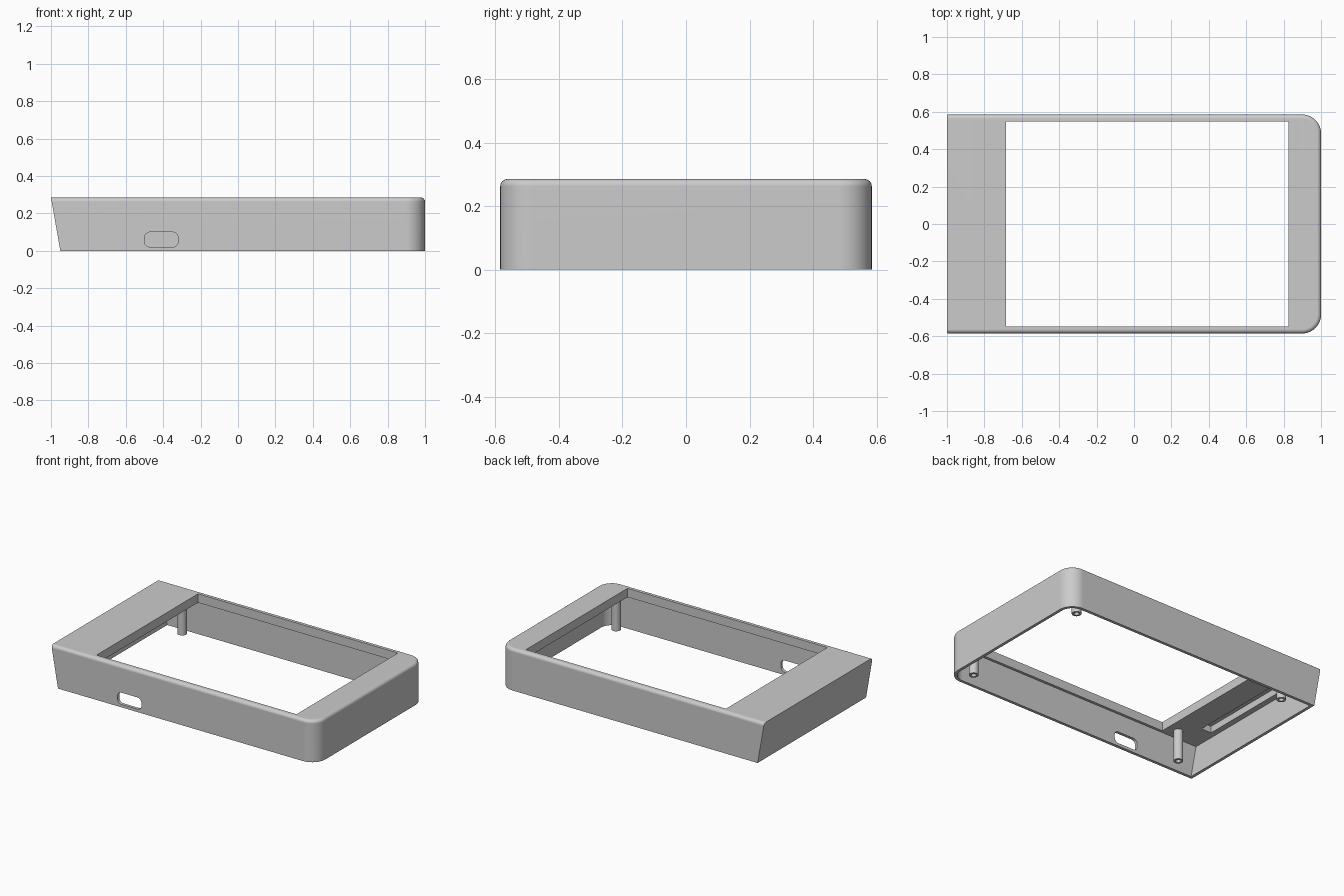
import bpy
import bmesh
from math import sin, cos, pi

cube = bpy.data.objects.get("Cube")
if cube:
    bpy.data.objects.remove(cube, do_unlink=True)

HEIGHT, HALF_Y = 0.285, 0.585
WALL, PLATE, FILLET, CORNER = 0.02, 0.06, 0.022, 0.1

grey = bpy.data.materials.new("plain grey plastic")
grey.use_nodes = True
COLOUR = (0.6, 0.6, 0.6, 1)
grey.diffuse_color = COLOUR
grey.node_tree.nodes["Principled BSDF"].inputs["Base Color"].default_value = COLOUR


def loft(name, rings):
    """Closed solid through a list of equal-length rings of points."""
    bm = bmesh.new()
    loops = [[bm.verts.new(p) for p in ring] for ring in rings]
    for a, b in zip(loops, loops[1:]):
        for i in range(len(a)):
            j = (i + 1) % len(a)
            bm.faces.new((a[i], a[j], b[j], b[i]))
    bm.faces.new(loops[0][::-1])
    bm.faces.new(loops[-1])
    bmesh.ops.recalc_face_normals(bm, faces=bm.faces)
    mesh = bpy.data.meshes.new(name)
    bm.to_mesh(mesh)
    bm.free()
    mesh.materials.append(grey)
    obj = bpy.data.objects.new(name, mesh)
    bpy.context.collection.objects.link(obj)
    return obj


def arc(cx, cy, r, start, steps=12):
    return [(cx + r * cos(start + pi / 2 * i / steps),
             cy + r * sin(start + pi / 2 * i / steps)) for i in range(steps + 1)]


def plan(z, inset, left_inset):
    """Case outline: sloped left end, two rounded right corners."""
    left = -0.95 - 0.05 * z / HEIGHT + left_inset
    y, r, cx = HALF_Y - inset, CORNER - inset, 1 - CORNER
    pts = [(left, -y)] + arc(cx, r - y, r, -pi / 2) + arc(cx, y - r, r, 0) + [(left, y)]
    return [(px, py, z) for px, py in pts]


def box(name, x0, x1, y0, y1, z0, z1):
    return loft(name, [[(x0, y0, z), (x1, y0, z), (x1, y1, z), (x0, y1, z)]
                       for z in (z0, z1)])


def activate(obj):
    bpy.ops.object.select_all(action='DESELECT')
    obj.select_set(True)
    bpy.context.view_layer.objects.active = obj


def cut(target, cutter):
    cutter.hide_render = True
    mod = target.modifiers.new("cut", 'BOOLEAN')
    mod.operation, mod.solver, mod.object = 'DIFFERENCE', 'EXACT', cutter
    activate(target)
    bpy.ops.object.modifier_apply(modifier=mod.name)
    bpy.data.objects.remove(cutter, do_unlink=True)


def smooth(obj):
    activate(obj)
    bpy.ops.object.shade_smooth_by_angle(angle=pi / 6)
    obj.modifiers.new("even shading", 'WEIGHTED_NORMAL').keep_sharp = True


# Outer body with a rounded top edge on three sides
rings = [plan(0, 0, 0)]
for i in range(7):
    a = pi / 2 * i / 6
    rings.append(plan(HEIGHT - FILLET * (1 - sin(a)), FILLET * (1 - cos(a)), 0))
case = loft("case_shell", rings)

# Hollow underside, open at the bottom
cut(case, loft("cavity", [plan(z, WALL, WALL) for z in (-0.05, HEIGHT - PLATE)]))

# Screen window through the top plate
cut(case, box("window", -0.685, 0.825, -0.547, 0.547, 0.2, 0.4))

# Shallow recess under the wide end of the plate
cut(case, box("recess", -0.93, -0.855, -0.375, 0.375, 0.2, 0.27))

# Rounded port in the front wall
px, pz, hw, hh, r = -0.41, 0.06, 0.09, 0.04, 0.03
outline = []
for sx, sz, start in ((1, 1, 0), (-1, 1, pi / 2), (-1, -1, pi), (1, -1, -pi / 2)):
    outline += arc(px + sx * (hw - r), pz + sz * (hh - r), r, start, 6)
cut(case, loft("port", [[(x, y, z) for x, z in outline] for y in (-0.65, -0.53)]))
smooth(case)


# Screw posts with blind bores, hanging from the plate
def circle(x, y, z, rad, n=24):
    return [(x + rad * cos(2 * pi * i / n), y + rad * sin(2 * pi * i / n), z)
            for i in range(n)]


for end, x in (("left", 0.87), ("right", -0.765)):
    for side, y in (("front", -0.49), ("back", 0.49)):
        sections = ((0.23, 0.03), (0.015, 0.03), (0.015, 0.016), (0.15, 0.016))
        smooth(loft(f"screw_post_{side}_{end}", [circle(x, y, z, rad) for z, rad in sections]))
